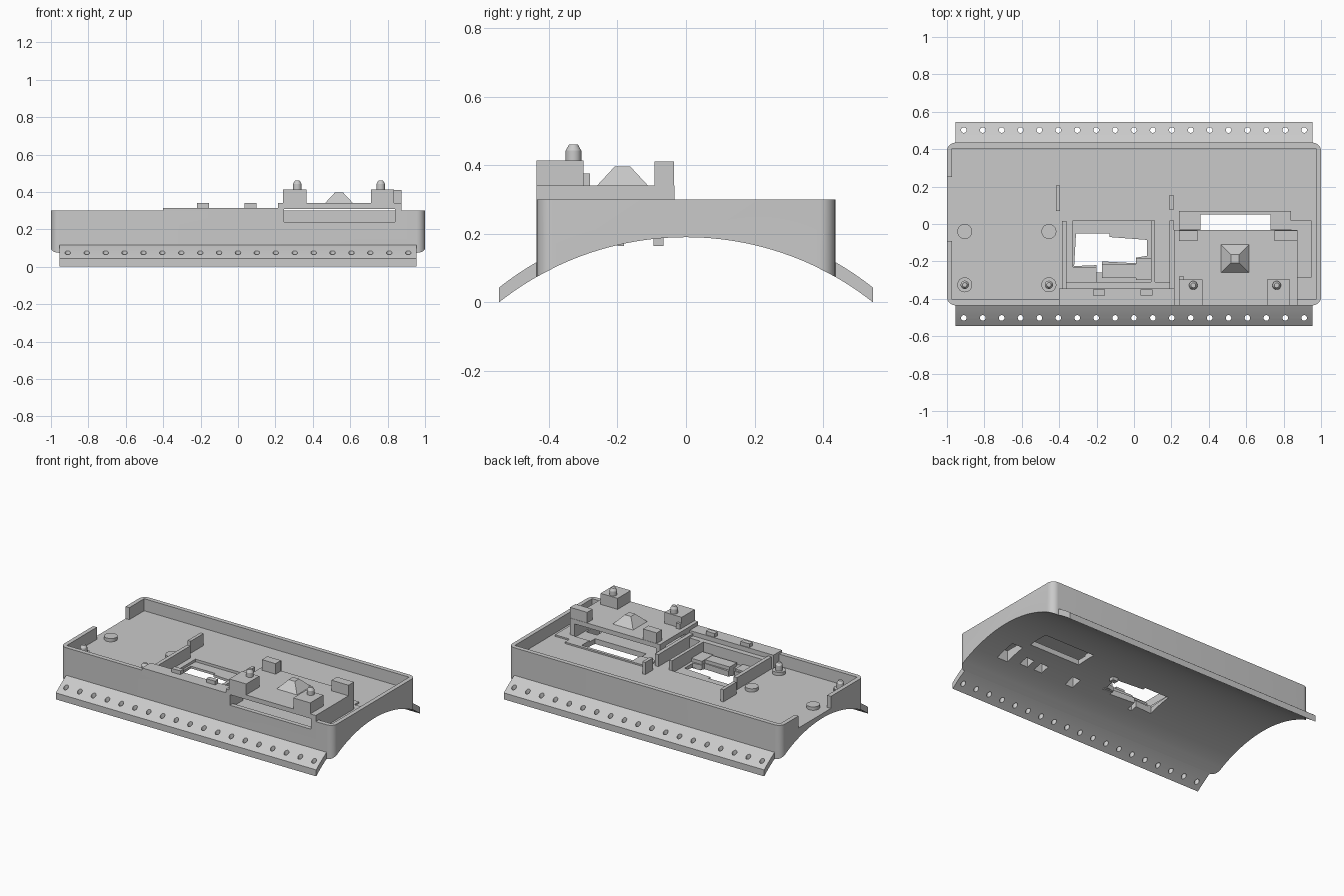
import bpy, bmesh, math
from mathutils import Matrix, Vector

if "Cube" in bpy.data.objects:
    bpy.data.objects.remove(bpy.data.objects["Cube"], do_unlink=True)

grey = bpy.data.materials.new("plain grey")
grey.use_nodes = True
COLOUR = (0.59, 0.59, 0.59, 1)
grey.diffuse_color = COLOUR
grey.node_tree.nodes["Principled BSDF"].inputs["Base Color"].default_value = COLOUR

FLOOR, RIM, FRONT = 0.22, 0.30, -0.435
APEX, RADIUS = 0.19, 0.877


def finish(name, bm):
    bm.normal_update()
    bmesh.ops.recalc_face_normals(bm, faces=bm.faces)
    mesh = bpy.data.meshes.new(name)
    bm.to_mesh(mesh)
    bm.free()
    mesh.materials.append(grey)
    obj = bpy.data.objects.new(name, mesh)
    bpy.context.collection.objects.link(obj)
    return obj


def add_prism(bm, points, z0, z1):
    base = bm.faces.new([bm.verts.new((x, y, z0)) for x, y in points])
    new = bmesh.ops.extrude_face_region(bm, geom=[base])["geom"]
    top = [v for v in new if isinstance(v, bmesh.types.BMVert)]
    bmesh.ops.translate(bm, verts=top, vec=(0, 0, z1 - z0))


def prism(name, points, z0, z1):
    bm = bmesh.new()
    add_prism(bm, points, z0, z1)
    return finish(name, bm)


def rect(x0, x1, y0, y1):
    return [(x0, y0), (x1, y0), (x1, y1), (x0, y1)]


def box(name, x0, x1, y0, y1, z0, z1):
    return prism(name, rect(x0, x1, y0, y1), z0, z1)


def boxes(name, rects, z0, z1):
    bm = bmesh.new()
    for r in rects:
        add_prism(bm, rect(*r), z0, z1)
    return finish(name, bm)


def along_x(name, profile, half, corner=0):
    # profile of (y, z) points extruded along x, with optional rounded upright edges
    bm = bmesh.new()
    add_prism(bm, profile, -half, half)
    for v in bm.verts:
        v.co = Vector((v.co.z, v.co.x, v.co.y))
    bm.normal_update()
    bmesh.ops.recalc_face_normals(bm, faces=bm.faces)
    if corner:
        upright = [e for e in bm.edges
                   if abs((e.verts[0].co - e.verts[1].co).normalized().z) > 0.99]
        bmesh.ops.bevel(bm, geom=upright, offset=corner, segments=8, profile=0.5,
                        affect='EDGES')
    return finish(name, bm)


def cone(name, x, y, z0, z1, r0, r1, sides=24, turn=0):
    bm = bmesh.new()
    place = Matrix.Translation((x, y, (z0 + z1) / 2)) @ Matrix.Rotation(turn, 4, 'Z')
    bmesh.ops.create_cone(bm, cap_ends=True, segments=sides, radius1=r0, radius2=r1,
                          depth=z1 - z0, matrix=place)
    return finish(name, bm)


def cut(obj, cutter):
    mod = obj.modifiers.new("cut", 'BOOLEAN')
    mod.operation, mod.solver, mod.object = 'DIFFERENCE', 'EXACT', cutter
    bpy.context.view_layer.objects.active = obj
    bpy.ops.object.modifier_apply(modifier=mod.name)
    bpy.data.objects.remove(cutter, do_unlink=True)


def smooth(obj):
    bpy.ops.object.select_all(action='DESELECT')
    obj.select_set(True)
    bpy.context.view_layer.objects.active = obj
    bpy.ops.object.shade_smooth_by_angle(angle=math.radians(30))


def arch(y):
    return APEX - RADIUS + math.sqrt(RADIUS ** 2 - y * y)


# Tray body with an arched underside and an open top
ys = [FRONT] + [-0.375 + 0.75 * i / 30 for i in range(31)] + [-FRONT]
body = along_x("tray_body", [(y, arch(y)) for y in ys] + [(-FRONT, RIM), (FRONT, RIM)], 1, 0.045)
cut(body, box("cavity", -0.972, 0.972, -0.405, 0.405, FLOOR, 0.5))
cut(body, box("end_notch", -1.1, -0.96, -0.09, 0.25, FLOOR, 0.5))
cut(body, box("front_slot", 0.245, 0.84, -0.5, -0.39, 0.24, 0.5))

# Floor openings and the stepped window recess
cut(body, box("recess", -0.325, 0.09, -0.31, 0.018, 0.203, 0.5))
window = [(-0.31, -0.05), (-0.13, -0.05), (-0.13, -0.07), (0.07, -0.085), (0.07, -0.17),
          (0.01, -0.18), (0.01, -0.21), (-0.17, -0.2), (-0.17, -0.26), (-0.2, -0.26),
          (-0.2, -0.22), (-0.32, -0.225)]
cut(body, prism("window_cutter", window, 0, 0.5))
openings = [(0.355, 0.73, -0.09, 0.05), (0.75, 0.83, -0.28, -0.14), (0.61, 0.67, -0.26, -0.2),
            (0.5, 0.56, -0.26, -0.2), (0.25, 0.31, -0.27, -0.2)]
cut(body, boxes("floor_openings", openings, 0, 0.5))
smooth(body)

# Curved side flanges with a row of upright holes
for side, label in ((-1, "front"), (1, "back")):
    span = [0.425 + 0.12 * i / 6 for i in range(7)]
    profile = [(side * y, arch(y)) for y in span]
    profile += [(side * y, arch(y) + 0.043) for y in reversed(span)]
    flange = along_x(label + "_flange", profile, 0.955)
    bm = bmesh.new()
    for i in range(19):
        place = Matrix.Translation((-0.91 + i * 0.1011, side * 0.502, 0.05))
        bmesh.ops.create_cone(bm, cap_ends=True, segments=16, radius1=0.015, radius2=0.015,
                              depth=0.3, matrix=place)
    cut(flange, finish("hole_cutter", bm))
    smooth(flange)

# Round pads and locating pins on the floor
for x in (-0.905, -0.455):
    smooth(cone("floor_pad", x, -0.04, FLOOR - 0.01, 0.242, 0.04, 0.04))
    smooth(cone("pin_pad", x, -0.325, FLOOR - 0.01, 0.242, 0.04, 0.04))
    smooth(cone("pin_shaft", x, -0.325, 0.235, 0.277, 0.022, 0.022))
    smooth(cone("pin_tip", x, -0.325, 0.277, 0.292, 0.022, 0.012))

# Raised frame around the window
box("front_strip", -0.4, 0.22, FRONT, -0.345, 0.2, 0.315)
box("window_left_wall", -0.385, -0.36, -0.35, 0.015, FLOOR - 0.01, RIM)
box("window_right_wall", 0.09, 0.112, -0.31, 0.018, FLOOR - 0.01, 0.285)
box("divider_wall", 0.19, 0.215, -0.35, 0.018, FLOOR - 0.01, RIM)
box("window_shelf", -0.36, 0.19, -0.35, -0.31, FLOOR - 0.01, 0.285)
box("tall_tab", -0.418, -0.396, 0.07, 0.205, FLOOR - 0.01, RIM)
box("short_tab", 0.19, 0.212, 0.075, 0.155, FLOOR - 0.01, RIM)
boxes("strip_clips", [(-0.22, -0.155, -0.382, -0.35), (0.035, 0.1, -0.382, -0.35)], 0.31, 0.34)

# Blocks inside the window recess
boxes("recess_steps", [(-0.17, 0.01, -0.29, -0.215), (0.012, 0.09, -0.3, -0.185)], 0.18, 0.225)
box("recess_ledge", -0.325, -0.2, -0.31, -0.23, 0.18, 0.215)
box("lower_front_stop", 0.02, 0.08, -0.2, -0.18, 0.165, 0.2)
box("lower_back_stop", 0.072, 0.11, -0.095, -0.065, 0.165, 0.2)

# Low raised floor around the platform
boxes("floor_step", [(0.24, 0.355, -0.03, 0.07), (0.73, 0.84, -0.03, 0.07),
                     (0.355, 0.73, 0.05, 0.07), (0.84, 0.948, -0.285, 0.02)],
      FLOOR - 0.01, FLOOR + 0.01)

# Raised platform with its supports
box("platform", 0.215, 0.875, FRONT, -0.033, 0.31, 0.34)
boxes("platform_supports", [(0.215, 0.245, FRONT, -0.3), (0.215, 0.245, -0.095, -0.033),
                            (0.84, 0.875, FRONT, -0.033)], FLOOR - 0.01, 0.32)
box("rear_left_block", 0.75, 0.875, -0.092, -0.035, 0.33, 0.41)
box("rear_right_block", 0.24, 0.34, -0.092, -0.035, 0.33, 0.41)
box("small_step", 0.24, 0.268, -0.3, -0.28, 0.33, 0.375)
cone("pyramid_stud", 0.54, -0.185, 0.335, 0.396, 0.112, 0.032, 4, math.pi / 4)

# Front blocks carrying the pins
for x0, x1, pin in ((0.24, 0.365, 0.317), (0.71, 0.835, 0.763)):
    box("front_block", x0, x1, FRONT, -0.298, 0.33, 0.413)
    smooth(cone("block_pin", pin, -0.328, 0.41, 0.442, 0.023, 0.023))
    smooth(cone("block_pin_tip", pin, -0.328, 0.442, 0.46, 0.023, 0.013))
